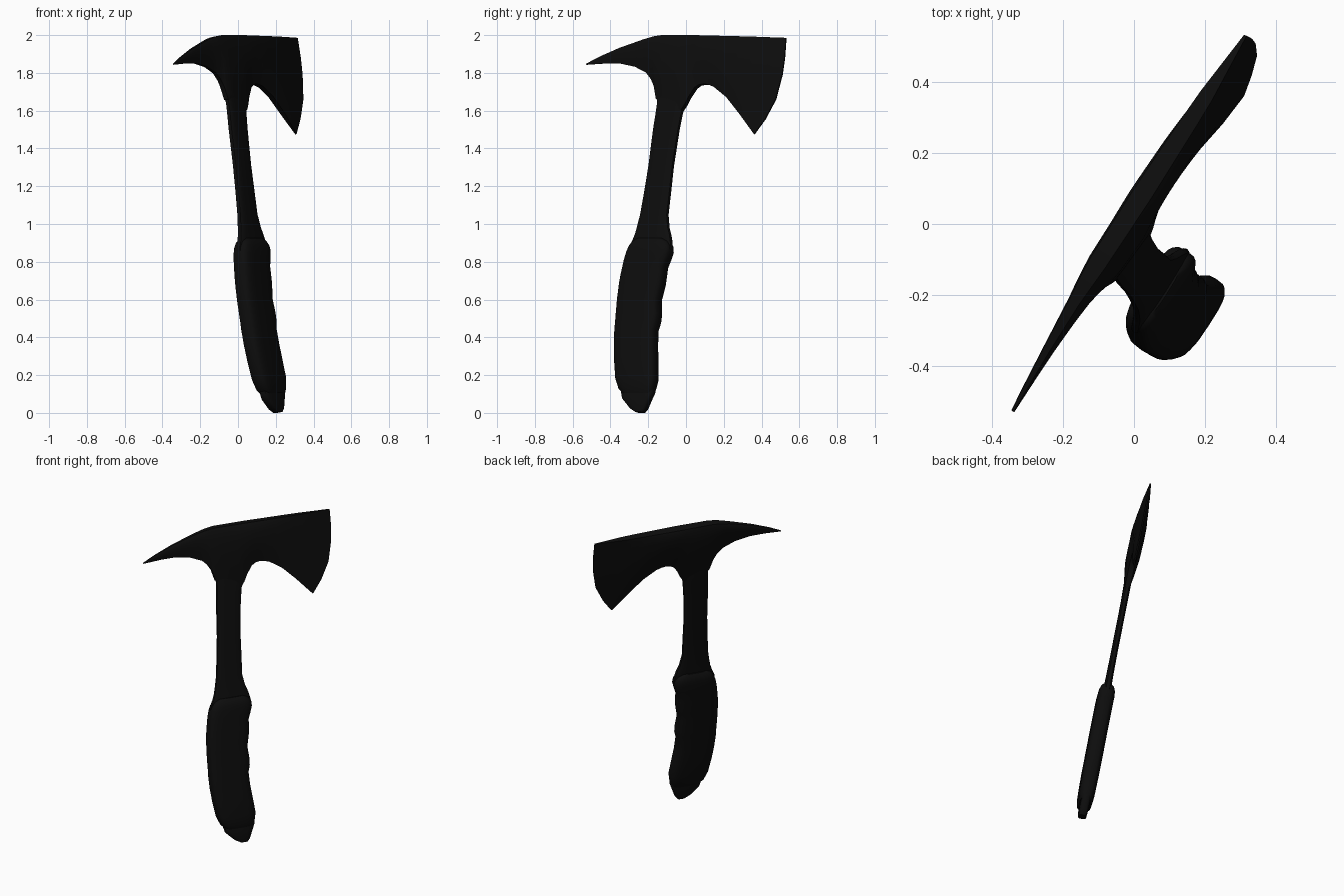
import bpy
import bmesh
import math

if "Cube" in bpy.data.objects:
    bpy.data.objects.remove(bpy.data.objects["Cube"])

black = bpy.data.materials.new("matte black")
black.diffuse_color = (0.004, 0.004, 0.004, 1)
black.use_nodes = True
black.node_tree.nodes["Principled BSDF"].inputs["Base Color"].default_value = black.diffuse_color


def place(y, z, t):
    """Point on the tilted axe plane, pushed off it by t along its normal."""
    return (0.645 * y - 0.2 * z + 0.368 + 0.829 * t, y - 0.535 * t, z + 0.166 * t)


def interp(x, table):
    if x <= table[0][0]:
        return table[0][1]
    for (a, p), (b, q) in zip(table, table[1:]):
        if x <= b:
            return p + (q - p) * (x - a) / (b - a)
    return table[-1][1]


def finish(name, bm, angle):
    bmesh.ops.remove_doubles(bm, verts=bm.verts, dist=0.0002)
    bmesh.ops.recalc_face_normals(bm, faces=bm.faces)
    mesh = bpy.data.meshes.new(name)
    bm.to_mesh(mesh)
    bm.free()
    mesh.materials.append(black)
    ob = bpy.data.objects.new(name, mesh)
    bpy.context.collection.objects.link(ob)
    bpy.ops.object.select_all(action='DESELECT')
    ob.select_set(True)
    bpy.context.view_layer.objects.active = ob
    bpy.ops.object.shade_smooth_by_angle(angle=math.radians(angle))
    return ob


def loft(name, rows, power, sides=20, angle=40):
    """Stack rounded-box sections; each row is (z, y_back, y_front, half thickness)."""
    bm = bmesh.new()
    rings = []
    for z, y0, y1, t in rows:
        ring = []
        for i in range(sides):
            a = 2 * math.pi * i / sides
            c, s = math.cos(a), math.sin(a)
            u = math.copysign(abs(c) ** (2 / power), c)
            w = math.copysign(abs(s) ** (2 / power), s)
            ring.append(bm.verts.new(place((y0 + y1) / 2 + u * (y1 - y0) / 2, z, w * t)))
        rings.append(ring)
    for a, b in zip(rings, rings[1:]):
        for i in range(sides):
            j = (i + 1) % sides
            bm.faces.new((a[i], a[j], b[j], b[i]))
    bm.faces.new(rings[0])
    bm.faces.new(rings[-1])
    return finish(name, bm, angle)


# Axe head: spike, eye and blade as columns between a top and a bottom outline
top = [(-.527, 1.848), (-.455, 1.885), (-.35, 1.93), (-.217, 1.975), (-.16, 1.99),
       (-.11, 1.997), (.07, 1.995), (.53, 1.985)]
bottom = [(-.527, 1.843), (-.43, 1.85), (-.35, 1.85), (-.27, 1.833), (-.207, 1.80),
          (-.18, 1.765), (-.165, 1.73), (-.153, 1.66), (-.02, 1.60), (0, 1.63),
          (.02, 1.67), (.053, 1.72), (.075, 1.735), (.10, 1.74), (.125, 1.736),
          (.153, 1.725), (.22, 1.67), (.29, 1.58), (.362, 1.475), (.42, 1.555),
          (.476, 1.66), (.51, 1.79), (.523, 1.88), (.53, 1.98)]
edge = [(z, y) for y, z in bottom[-6:]]
belly = [(-.527, .005), (-.35, .015), (-.22, .024), (-.12, .039), (.08, .043), (.3, .036), (.53, .03)]
levels = [(0, .65), (.05, .85), (.2, 1), (.45, 1), (.7, .75), (.9, .5), (1, .38)]

bm = bmesh.new()
columns = []
for y in sorted({p[0] for p in top + bottom}):
    hi, lo = interp(y, top), interp(y, bottom)
    left, right = [], []
    for v, f in levels:
        z = hi + (lo - hi) * v
        t = min(interp(y, belly) * f, .004 + .10 * max(0, interp(z, edge) - y))
        left.append(bm.verts.new(place(y, z, -t)))
        right.append(bm.verts.new(place(y, z, t)))
    columns.append(left + right[::-1])
for a, b in zip(columns, columns[1:]):
    for i in range(len(a)):
        j = (i + 1) % len(a)
        bm.faces.new((a[i], a[j], b[j], b[i]))
bm.faces.new(columns[0])
bm.faces.new(columns[-1])
finish("axe_head", bm, 35)

# Shaft: slim neck flaring into the grip
loft("shaft", [
    (.80, -.30, -.10, .024), (.865, -.305, -.07, .024), (.915, -.28, -.075, .024),
    (.945, -.268, -.08, .023), (.98, -.258, -.089, .022), (1.05, -.24, -.095, .021),
    (1.18, -.217, -.08, .020), (1.31, -.196, -.066, .020), (1.5, -.172, -.036, .020),
    (1.58, -.159, -.02, .020), (1.63, -.152, -.008, .020), (1.70, -.150, .01, .018),
    (1.80, -.14, .01, .018)], 3)

# Grip: rounded block with finger swells along the front and a domed collar
loft("grip", [
    (.10, -.325, -.18, .034), (.125, -.348, -.168, .044), (.18, -.364, -.155, .050),
    (.28, -.370, -.157, .052), (.36, -.371, -.159, .053), (.44, -.368, -.156, .053),
    (.48, -.364, -.143, .053), (.52, -.361, -.138, .053), (.60, -.354, -.139, .053),
    (.64, -.349, -.128, .053), (.68, -.344, -.118, .053), (.73, -.335, -.111, .053),
    (.77, -.326, -.106, .053), (.81, -.317, -.090, .053), (.85, -.305, -.076, .053),
    (.88, -.292, -.076, .051), (.905, -.275, -.088, .044), (.922, -.25, -.11, .030)], 3.6, 24)

# Pommel: narrow tang end poking out below the grip
loft("pommel", [
    (.003, -.262, -.222, .020), (.022, -.290, -.207, .026), (.075, -.332, -.184, .029),
    (.11, -.338, -.168, .029), (.15, -.33, -.17, .029)], 4)
